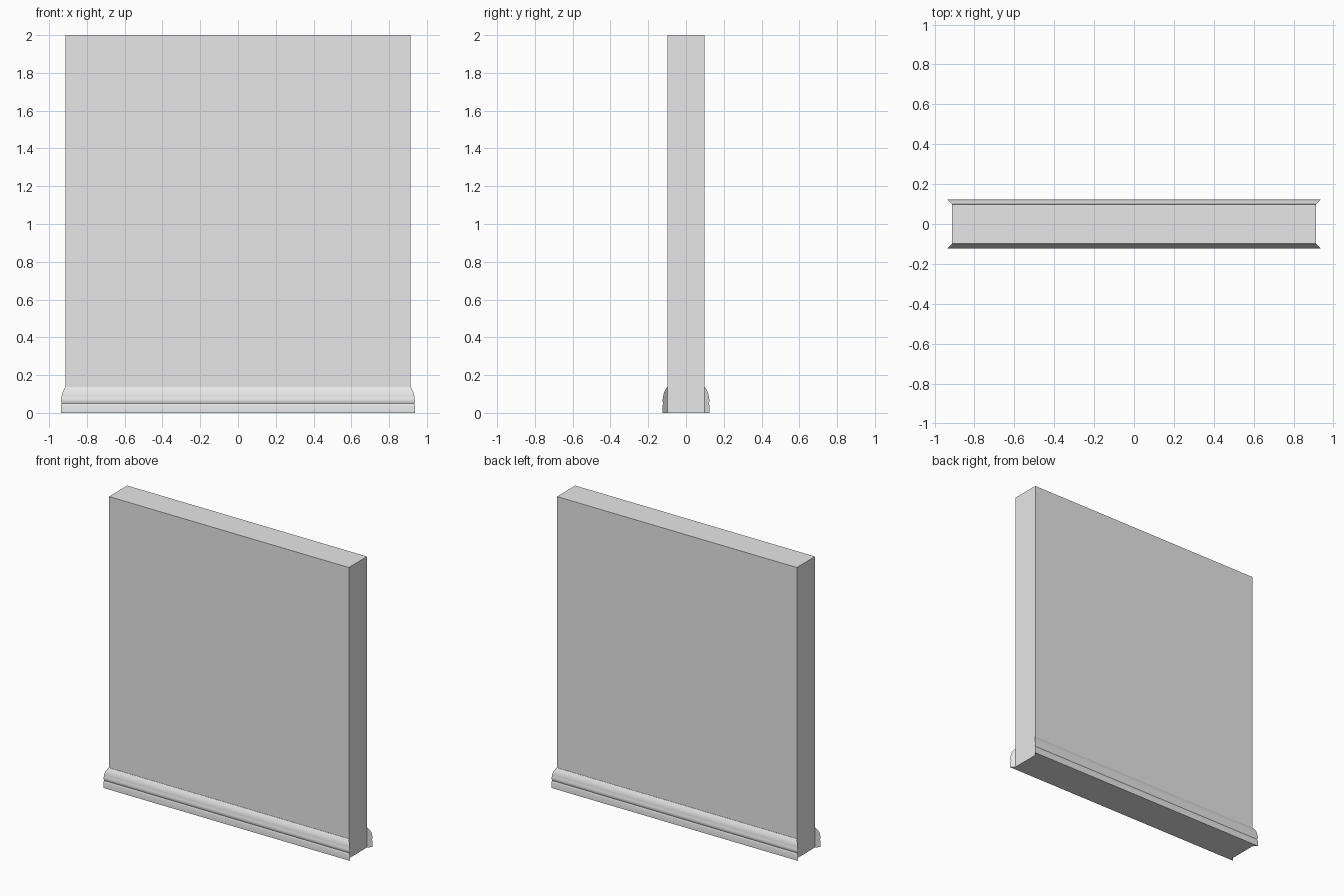
import bpy, bmesh, math

HALF_W, HALF_D, HEIGHT = 0.912, 0.099, 2.0

cube = bpy.data.objects.get("Cube")
if cube:
    bpy.data.objects.remove(cube, do_unlink=True)

grey = bpy.data.materials.new("plain grey")
grey.use_nodes = True
grey.diffuse_color = (0.8, 0.8, 0.8, 1)
grey.node_tree.nodes["Principled BSDF"].inputs["Base Color"].default_value = (0.8, 0.8, 0.8, 1)


def finish(bm, name):
    """Turn a bmesh into a named grey object."""
    bmesh.ops.recalc_face_normals(bm, faces=bm.faces)
    mesh = bpy.data.meshes.new(name)
    bm.to_mesh(mesh)
    bm.free()
    mesh.materials.append(grey)
    obj = bpy.data.objects.new(name, mesh)
    bpy.context.collection.objects.link(obj)
    return obj


# Wall slab
bm = bmesh.new()
bmesh.ops.create_cube(bm, size=1)
for v in bm.verts:
    v.co.x *= 2 * HALF_W
    v.co.y *= 2 * HALF_D
    v.co.z = (v.co.z + 0.5) * HEIGHT
finish(bm, "wall")

# Skirting moulding: (distance out from wall, height)
PROFILE = [(0, 0), (0.025, 0), (0.025, 0.038), (0.023, 0.045), (0.021, 0.05),
           (0.023, 0.055), (0.025, 0.062), (0.025, 0.072), (0.022, 0.08),
           (0.0215, 0.09), (0.019, 0.103), (0.014, 0.116), (0.007, 0.128),
           (0.002, 0.136), (0, 0.136)]


def skirting(name, side):
    """Sweep the profile along one wall face, with ends mitred outwards."""
    bm = bmesh.new()
    left, right = [
        [bm.verts.new((end * (HALF_W + out), side * (HALF_D + out), z)) for out, z in PROFILE]
        for end in (-1, 1)]
    count = len(PROFILE)
    for i in range(count):
        j = (i + 1) % count
        bm.faces.new((left[i], left[j], right[j], right[i]))
    bm.faces.new(left)
    bm.faces.new(right)
    obj = finish(bm, name)
    bpy.ops.object.select_all(action='DESELECT')
    obj.select_set(True)
    bpy.context.view_layer.objects.active = obj
    bpy.ops.object.shade_smooth_by_angle(angle=math.radians(35))


skirting("front_skirting", -1)
skirting("back_skirting", 1)
